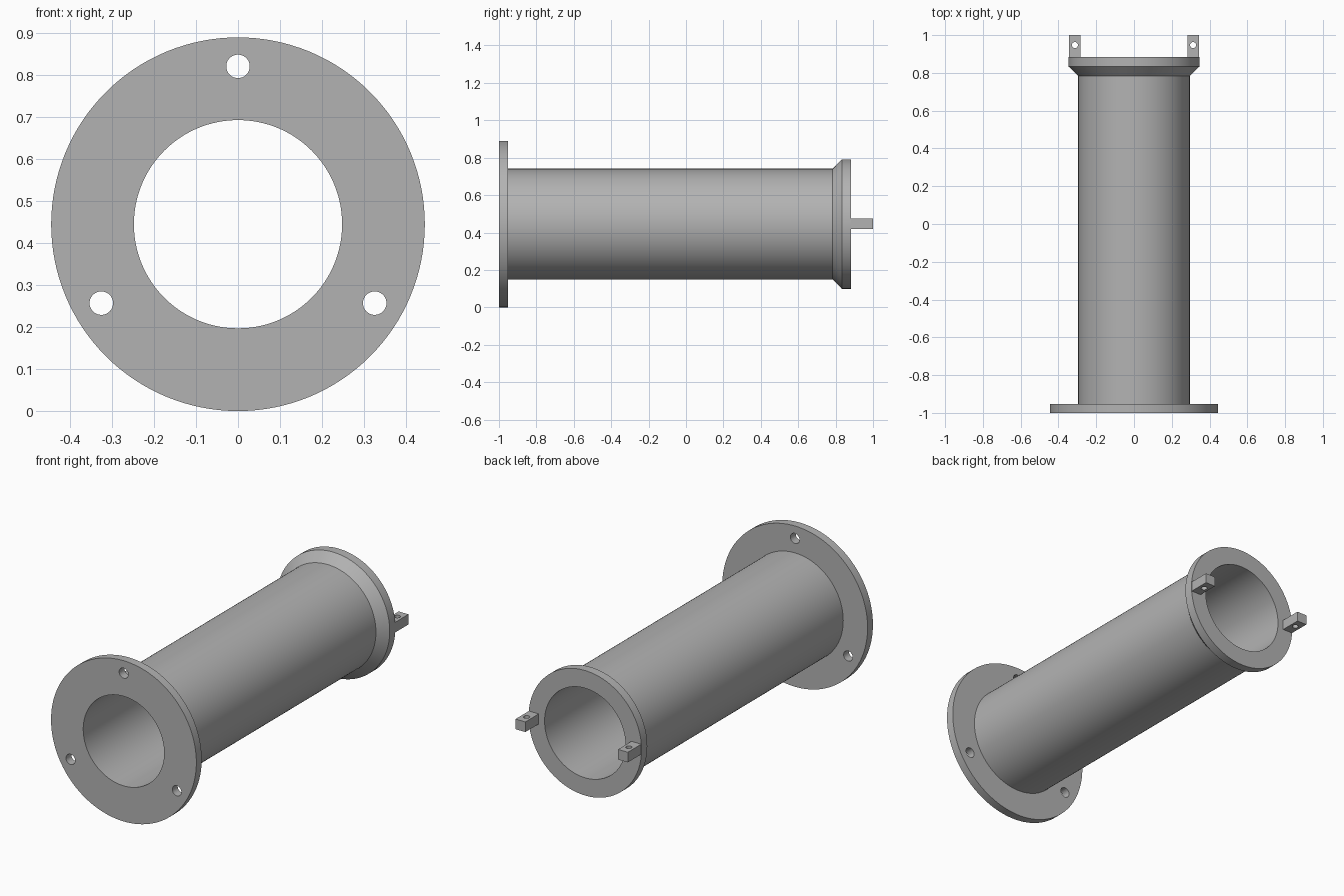
import bpy
import math
from mathutils import Matrix, Vector

cube = bpy.data.objects.get("Cube")
if cube:
    bpy.data.objects.remove(cube, do_unlink=True)

AXIS_Z = 0.445
BORE, TUBE, COLLAR, FLANGE = 0.248, 0.296, 0.346, 0.445
FRONT, FLANGE_BACK, CONE_START, CONE_END, COLLAR_END = -1, -0.953, 0.784, 0.833, 0.883
SIDES = 128

grey = bpy.data.materials.new("plain grey")
grey.diffuse_color = (0.45, 0.45, 0.45, 1)
grey.use_nodes = True
grey.node_tree.nodes["Principled BSDF"].inputs["Base Color"].default_value = (0.45, 0.45, 0.45, 1)


def make_object(name, verts, faces):
    mesh = bpy.data.meshes.new(name)
    mesh.from_pydata(verts, [], faces)
    mesh.materials.append(grey)
    obj = bpy.data.objects.new(name, mesh)
    bpy.context.collection.objects.link(obj)
    return obj


def lathe(name, profile):
    """Revolve a closed (radius, y) profile around the long axis."""
    n = len(profile)
    verts, faces = [], []
    for i in range(SIDES):
        a = math.tau * i / SIDES
        verts += [(r * math.cos(a), y, AXIS_Z + r * math.sin(a)) for r, y in profile]
        j = (i + 1) % SIDES
        for k in range(n):
            m = (k + 1) % n
            faces.append((i * n + k, i * n + m, j * n + m, j * n + k))
    return make_object(name, verts, faces)


def drill(target, centre, radius, along_y):
    """Cut a round through hole with a hidden cylinder."""
    bpy.ops.mesh.primitive_cylinder_add(vertices=32, radius=radius, depth=0.2, location=centre)
    cutter = bpy.context.object
    cutter.name = target.name + "_hole_cutter"
    if along_y:
        cutter.data.transform(Matrix.Rotation(math.pi / 2, 4, "X"))
    cutter.data.materials.append(grey)
    cutter.hide_render = True
    cutter.hide_set(True)
    cut = target.modifiers.new("hole", "BOOLEAN")
    cut.operation = "DIFFERENCE"
    cut.solver = "EXACT"
    cut.object = cutter


def smooth(obj):
    bpy.ops.object.select_all(action="DESELECT")
    obj.select_set(True)
    bpy.context.view_layer.objects.active = obj
    bpy.ops.object.shade_smooth_by_angle(angle=math.radians(30))


# Hollow tube with a flared collar at the back
tube = lathe("tube_with_collar", [
    (BORE, FLANGE_BACK), (BORE, COLLAR_END), (COLLAR, COLLAR_END),
    (COLLAR, CONE_END), (TUBE, CONE_START), (TUBE, FLANGE_BACK)])
smooth(tube)

# Front mounting flange with three bolt holes
flange = lathe("mounting_flange", [
    (BORE, FRONT), (BORE, FLANGE_BACK), (FLANGE, FLANGE_BACK), (FLANGE, FRONT)])
smooth(flange)
for angle in (90, 210, 330):
    a = math.radians(angle)
    centre = Vector((math.cos(a) * 0.376, FRONT, AXIS_Z + math.sin(a) * 0.376))
    drill(flange, centre, 0.028, True)

# Pair of drilled lugs on the collar's end face
for side, label in ((1, "left"), (-1, "right")):
    bpy.ops.mesh.primitive_cube_add(size=1)
    lug = bpy.context.object
    lug.name = label + "_lug"
    lug.data.transform(Matrix.Translation((side * 0.314, 0.94, AXIS_Z + 0.002))
                       @ Matrix.Diagonal((0.06, 0.12, 0.056, 1)))
    lug.data.materials.append(grey)
    drill(lug, (side * 0.313, 0.947, AXIS_Z), 0.016, False)

# Consistent outward normals
import bmesh
for obj in (tube, flange):
    bm = bmesh.new()
    bm.from_mesh(obj.data)
    bmesh.ops.recalc_face_normals(bm, faces=bm.faces)
    bm.to_mesh(obj.data)
    bm.free()
